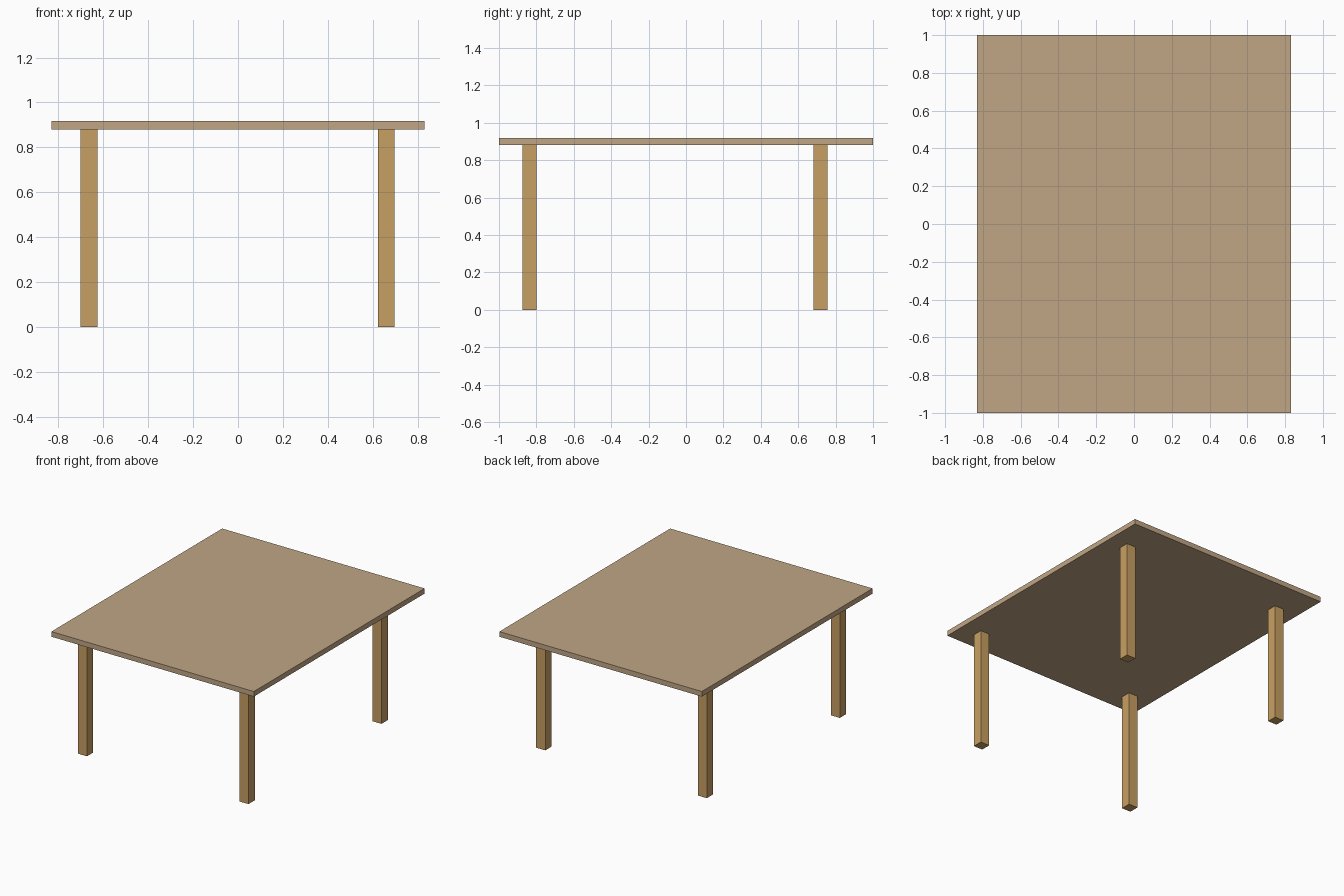
import bpy

if "Cube" in bpy.data.objects:
    bpy.data.objects.remove(bpy.data.objects["Cube"])


def material(name, rgb):
    m = bpy.data.materials.new(name)
    m.diffuse_color = (*rgb, 1.0)
    m.use_nodes = True
    m.node_tree.nodes["Principled BSDF"].inputs["Base Color"].default_value = m.diffuse_color
    return m


def box(name, lo, hi, mat):
    """Axis-aligned box between two corners."""
    centre = [(a + b) / 2 for a, b in zip(lo, hi)]
    bpy.ops.mesh.primitive_cube_add(size=1, location=centre)
    o = bpy.context.object
    o.name = name
    o.scale = [b - a for a, b in zip(lo, hi)]
    bpy.ops.object.transform_apply(location=False, rotation=False, scale=True)
    o.data.materials.append(mat)
    return o


top_wood = material("pale brown wood", (0.53, 0.38, 0.235))
leg_wood = material("honey wood", (0.58, 0.35, 0.125))

# Table top
box("table_top", (-0.83, -1.0, 0.88), (0.83, 1.0, 0.918), top_wood)

# Four square legs; the back pair is set further in than the front pair
W = 0.037
for row, y in (("front", -0.837), ("back", 0.72)):
    for side, x in (("left", -0.664), ("right", 0.661)):
        box(f"{row}_{side}_leg", (x - W, y - W, 0.0), (x + W, y + W, 0.88), leg_wood)
